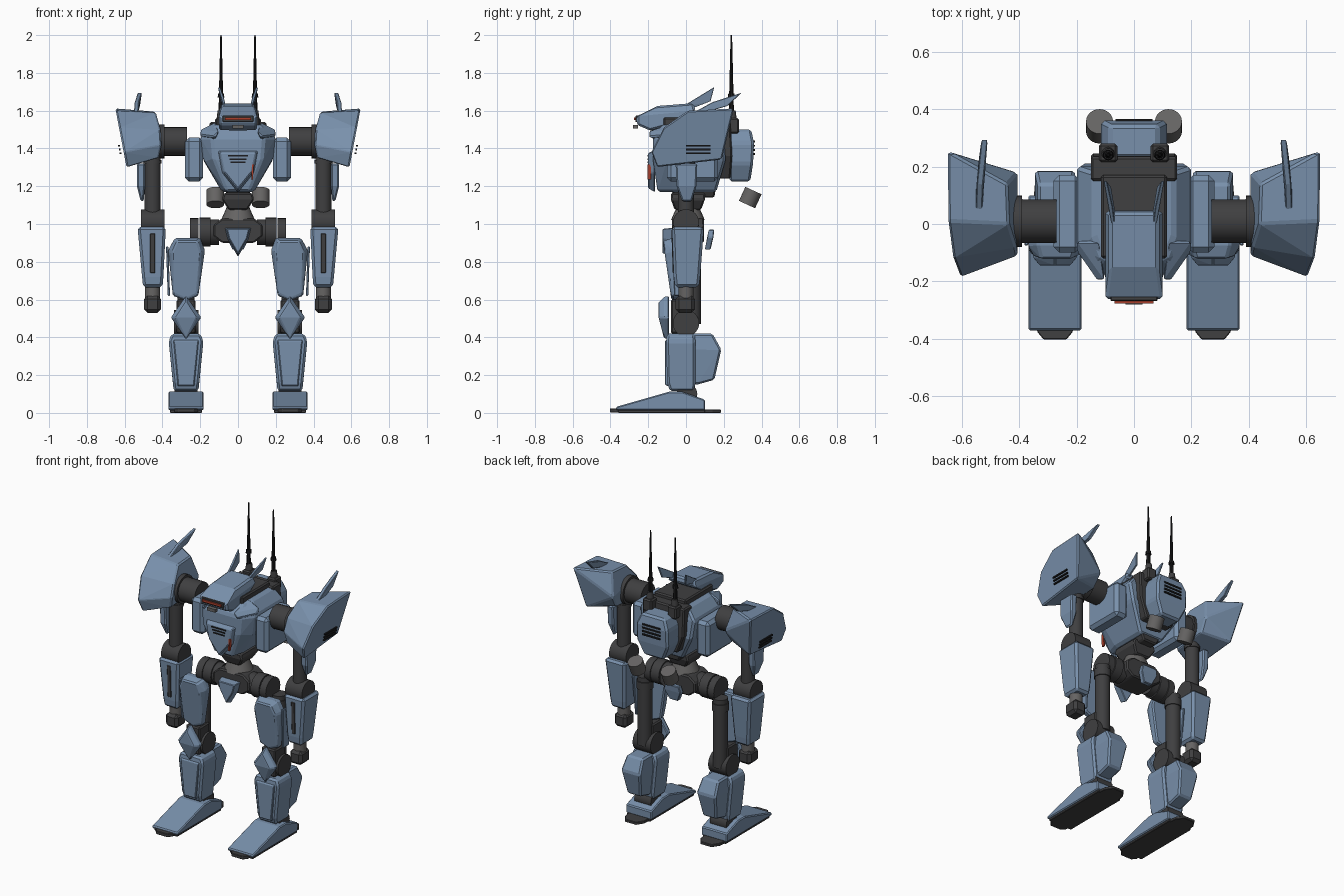
import bpy, bmesh
from mathutils import Vector

if "Cube" in bpy.data.objects:
    bpy.data.objects.remove(bpy.data.objects["Cube"])


def material(name, *rgb):
    m = bpy.data.materials.new(name)
    m.use_nodes = True
    m.diffuse_color = (*rgb, 1)
    m.node_tree.nodes["Principled BSDF"].inputs["Base Color"].default_value = (*rgb, 1)
    return m


BLUE = material("armour_blue", .19, .28, .41)
DARK = material("frame_dark", .05, .05, .052)
GREY = material("metal_grey", .13, .126, .124)
BLACK = material("vent_black", .012, .012, .013)
RED = material("visor_red", .4, .05, .025)


def finish(bm, name, mat, mirror, bevel):
    bmesh.ops.recalc_face_normals(bm, faces=bm.faces)
    me = bpy.data.meshes.new(name)
    bm.to_mesh(me)
    bm.free()
    me.materials.append(mat)
    ob = bpy.data.objects.new(name, me)
    bpy.context.collection.objects.link(ob)
    if bevel:
        b = ob.modifiers.new("chamfer", 'BEVEL')
        b.width, b.segments, b.limit_method, b.angle_limit = bevel, 1, 'ANGLE', .4
    if mirror:
        ob.modifiers.new("both_sides", 'MIRROR')
    return ob


def hull(name, mat, points, mirror=False, bevel=.008):
    """Faceted convex plate through the given points."""
    bm = bmesh.new()
    for p in points:
        bm.verts.new(p)
    out = bmesh.ops.convex_hull(bm, input=bm.verts)
    loose = {v for v in out["geom_interior"] + out["geom_unused"] if isinstance(v, bmesh.types.BMVert)}
    bmesh.ops.delete(bm, geom=list(loose), context='VERTS')
    bmesh.ops.dissolve_limit(bm, angle_limit=.03, verts=bm.verts, edges=bm.edges)
    return finish(bm, name, mat, mirror, bevel)


def rect(z, x0, x1, y0, y1):
    return [(x, y, z) for x in (x0, x1) for y in (y0, y1)]


def box(name, mat, x, y, z, mirror=False, bevel=.008):
    return hull(name, mat, rect(z[0], *x, *y) + rect(z[1], *x, *y), mirror, bevel)


def rod(name, mat, a, b, r1, r2=None, mirror=False, sides=24):
    """Round bar or cone between two points."""
    a, b = Vector(a), Vector(b)
    bm = bmesh.new()
    bmesh.ops.create_cone(bm, cap_ends=True, segments=sides, radius1=r1,
                          radius2=r1 if r2 is None else r2, depth=(b - a).length)
    mat4 = (b - a).to_track_quat('Z', 'Y').to_matrix().to_4x4()
    mat4.translation = (a + b) / 2
    bm.transform(mat4)
    for f in bm.faces:
        f.smooth = True
    for e in bm.edges:
        e.smooth = e.calc_face_angle(0) < .6
    return finish(bm, name, mat, mirror, 0)


def shield(outline, y_back, y_front, shrink, centre):
    """Front-facing plate outline with a smaller raised face."""
    cx, cz = centre
    back = [(x, y_back, z) for x, z in outline]
    return back + [(cx + (x - cx) * shrink, y_front, cz + (z - cz) * shrink) for x, z in outline]


def both(outline):
    return outline + [(-x, z) for x, z in outline]


# Torso
def chest_ring(z, w, wf, y0, y1):
    return [(s * x, y, z) for s in (1, -1) for x, y in ((wf, y0), (w, y0 + .08), (w, y1))]


hull("chest", BLUE, chest_ring(1.17, .085, .06, -.15, .16) + chest_ring(1.34, .185, .13, -.175, .21)
     + chest_ring(1.46, .2, .14, -.175, .2) + chest_ring(1.53, .14, .11, -.12, .18), bevel=.012)
hull("chest_plate", BLUE, shield(both([(.11, 1.39), (.085, 1.27), (0, 1.165)]), -.165, -.2, .85, (0, 1.3)), bevel=.005)
for i in range(3):
    z = 1.322 + i * .018
    w = .04 + i * .006
    box("chest_vent", BLACK, (-w, w), (-.204, -.197), (z, z + .008), bevel=0)
hull("chest_marker", RED, [(x + d, y, z) for x, z in ((.07, 1.235), (.075, 1.315))
                           for d in (0, .009) for y in (-.204, -.185)], bevel=0)
hull("collar", BLUE, [(.2, -.06, 1.5), (.2, -.1, 1.47), (.13, -.2, 1.46), (.1, -.2, 1.49),
                      (.12, -.06, 1.54), (.12, -.16, 1.44), (.19, -.06, 1.45)], True)
box("neck_hatch", DARK, (-.115, .115), (-.12, .17), (1.47, 1.565))
hull("back_frame", DARK, rect(1.24, -.1, .1, .15, .235) + rect(1.36, -.15, .15, .15, .245)
     + rect(1.54, -.15, .15, .15, .235))
hull("belly_frame", DARK, rect(1.14, -.05, .05, -.05, .15) + rect(1.2, -.08, .08, -.1, .16))

# Backpack with vents and thrusters
hull("backpack", BLUE, rect(1.225, -.07, .07, .23, .34) + rect(1.32, -.115, .115, .23, .355)
     + rect(1.43, -.115, .115, .23, .36) + rect(1.5, -.085, .085, .23, .345), bevel=.012)
for i in range(4):
    z = 1.365 + i * .022
    box("backpack_vent", BLACK, (-.065, .065), (.352, .365), (z, z + .01), bevel=0)
rod("thruster", GREY, (.12, .357, 1.177), (.12, .323, 1.103), .047, mirror=True)

# Antennas
box("antenna_base", DARK, (.058, .122), (.215, .28), (1.48, 1.56), True)
rod("antenna_socket", DARK, (.09, .245, 1.55), (.09, .245, 1.6), .024, .018, True, 12)
rod("antenna_rod", BLACK, (.09, .24, 1.58), (.09, .24, 2), .014, .004, True, 10)
rod("antenna_ring", BLACK, (.09, .24, 1.67), (.09, .24, 1.69), .019, .016, True, 10)

# Head
head = [(-.26, 1.525), (-.262, 1.57), (-.15, 1.625), (.04, 1.64), (.05, 1.6), (-.06, 1.53), (-.19, 1.495)]
hull("head_cowl", BLUE, [(s * (.085 if z > 1.6 else .1), y, z) for s in (1, -1) for y, z in head], bevel=.01)
box("visor_frame", DARK, (-.082, .082), (-.268, -.24), (1.54, 1.574), bevel=.003)
box("visor", RED, (-.068, .068), (-.276, -.25), (1.55, 1.564), bevel=0)
hull("jaw", DARK, rect(1.495, -.05, .05, -.19, -.1) + rect(1.53, -.07, .07, -.25, -.1), bevel=.004)
box("chin_light", GREY, (-.03, .03), (-.28, -.255), (1.505, 1.525), bevel=0)
hull("head_fin", BLUE, [(x + d, y, z) for x, y, z in ((.068, -.03, 1.615), (.08, .06, 1.67), (.1, .15, 1.725),
                        (.085, .13, 1.65), (.07, .04, 1.615)) for d in (-.005, .006)], True, .002)

# Shoulders
box("shoulder_block", BLUE, (.185, .28), (-.1, .17), (1.225, 1.457), True, .02)
rod("shoulder_axle", DARK, (.27, .01, 1.437), (.42, .01, 1.437), .076, mirror=True)
rod("shoulder_ring", DARK, (.39, .01, 1.437), (.425, .01, 1.437), .09, mirror=True)
outer = [(-.12, 1.51), (.01, 1.6), (.255, 1.612), (.19, 1.34), (-.155, 1.3), (-.185, 1.38)]
inner = [(-.08, 1.5, .41), (0, 1.59, .435), (.14, 1.595, .44), (.18, 1.45, .405),
         (.13, 1.37, .415), (-.1, 1.35, .42), (-.11, 1.42, .405)]
hull("shoulder_armour", BLUE, [(.59 + (z - 1.3) * .19, y, z) for y, z in outer]
     + [(x, y, z) for y, z, x in inner], True)
for i in range(3):
    z = 1.37 + i * .02
    box("shoulder_vent", BLACK, (.618 + i * .004, .627 + i * .004), (0, .13), (z, z + .009), True, 0)
hull("shoulder_fin", BLUE, [(x + d, y, z) for x, y, z in ((.54, .04, 1.59), (.536, .14, 1.645), (.52, .295, 1.695),
                            (.53, .22, 1.625), (.54, .1, 1.59)) for d in (-.011, .011)], True, .003)

# Arms
AX = .452
rod("upper_arm", DARK, (AX, 0, 1.03), (AX, 0, 1.4), .043, mirror=True)
rod("arm_collar", DARK, (AX, 0, 1.32), (AX, 0, 1.34), .048, mirror=True)
hull("upper_arm_plate", BLUE, rect(1.12, .5, .515, -.02, .03) + rect(1.2, .492, .535, -.05, .055)
     + rect(1.32, .492, .535, -.055, .06), True)
rod("elbow", DARK, (.39, 0, 1.01), (.513, 0, 1.01), .068, mirror=True)
hull("forearm", BLUE, rect(.665, .4, .502, -.058, .068) + rect(.72, .395, .508, -.065, .075)
     + rect(.985, .382, .532, -.075, .095), True, .014)
hull("forearm_slot", DARK, [(AX + s, y, z) for s in (-.013, .013) for y, z in
     ((-.07, .74), (-.077, .95), (-.05, .74), (-.05, .95))], True, .003)
rod("wrist", GREY, (AX, 0, .6), (AX, 0, .68), .04, mirror=True)
box("fist", DARK, (.407, .497), (-.055, .048), (.53, .62), True, .018)

# Waist and pelvis
hull("abdomen", DARK, rect(1.075, -.05, .05, -.06, .08) + rect(1.13, -.085, .085, -.08, .1)
     + rect(1.165, -.075, .075, -.08, .1))
rod("waist", GREY, (0, .01, 1.02), (0, .01, 1.1), .09, .055)
hull("pelvis", DARK, [(s * x, y, z) for s in (1, -1) for y in (-.075, .095) for x, z in
     ((.085, .9), (.13, .935), (.13, .995), (.085, 1.03))])
hull("front_skirt", BLUE, shield(both([(.07, .98), (.055, .92), (0, .825)]), -.07, -.125, .85, (0, .94)), bevel=.004)
hull("rear_skirt", BLUE, [(s * x, y + d, z) for s in (1, -1) for d in (0, .03) for x, y, z in
     ((.05, .12, .97), (.06, .115, .93), (.03, .1, .865))], bevel=.004)
rod("hip_axle", DARK, (.1, 0, .957), (.2, 0, .957), .068, mirror=True)
rod("hip_joint", DARK, (.145, 0, .957), (.205, 0, .957), .077, mirror=True)
rod("hip_cap", DARK, (.21, 0, .955), (.255, 0, .955), .076, mirror=True)

# Thighs and knees
LX = .275
rod("thigh_bar", DARK, (LX, .035, .47), (LX, .035, .92), .045, mirror=True)
rod("thigh_collar", DARK, (LX, .035, .84), (LX, .035, .89), .051, mirror=True)
thigh = [(-.075, .925), (.06, .925), (.095, .86), (.07, .62), (0, .595), (-.065, .62), (-.1, .86)]
hull("thigh_armour", BLUE, shield([(LX + x, z) for x, z in thigh], -.035, -.075, 1, (LX, .77))
     + [(LX + x * .78, -.08 - (z - .6) * .13, .77 + (z - .77) * .9) for x, z in thigh], True)
hull("thigh_side_plate", BLUE, rect(.62, .36, .372, -.06, 0) + rect(.88, .368, .381, -.075, .02), True, .003)
rod("knee_joint", DARK, (LX - .065, 0, .475), (LX + .065, 0, .475), .07, mirror=True)
box("knee_brace", DARK, (LX - .05, LX + .05), (-.08, .03), (.42, .6), True)
diamond = [(LX - .08, .505), (LX, .62), (LX + .08, .505), (LX, .39)]
hull("knee_guard", BLUE, shield(diamond, -.09, -.115, 1, (LX, .505))
     + [(LX, -.145, .59), (LX + .055, -.145, .505), (LX - .055, -.145, .505), (LX, -.115, .425)], True, .005)

# Shins and feet
hull("shin_armour", BLUE, rect(.115, .21, .34, -.085, .045) + rect(.16, .205, .345, -.1, .05)
     + rect(.38, .183, .367, -.105, .05) + rect(.42, .2, .35, -.1, .045), True, .012)
hull("shin_face", BLUE, shield([(LX + x, z) for x, z in ((-.07, .39), (.07, .39), (.045, .14), (-.045, .14))],
                               -.095, -.112, .92, (LX, .27)), True, .003)
hull("calf_armour", BLUE, rect(.15, .225, .325, .03, .06) + rect(.175, .225, .325, .03, .15)
     + rect(.335, .205, .345, .03, .187) + rect(.42, .215, .335, .03, .14), True, .01)
rod("ankle", DARK, (.215, .005, .1), (.335, .005, .1), .055, mirror=True)
foot = [(-.37, .014), (-.37, .032), (-.09, .112), (-.02, .112), (.1, .07), (.1, .014)]
hull("foot", BLUE, [(x, y, z) for x in (.182, .368) for y, z in foot], True, .006)
box("sole", DARK, (.19, .36), (-.36, .1), (0, .016), True, .003)
hull("toe_tip", DARK, [(LX + s * w, y, z) for s in (1, -1) for w, y in ((.062, -.33), (.062, -.375), (.04, -.402))
                       for z in (.002, .024)], True, .003)
hull("heel", DARK, [(LX + s * w, y, z) for s in (1, -1) for w, y in ((.075, .08), (.07, .14), (.04, .185))
                    for z in (0, .018)], True, .003)
